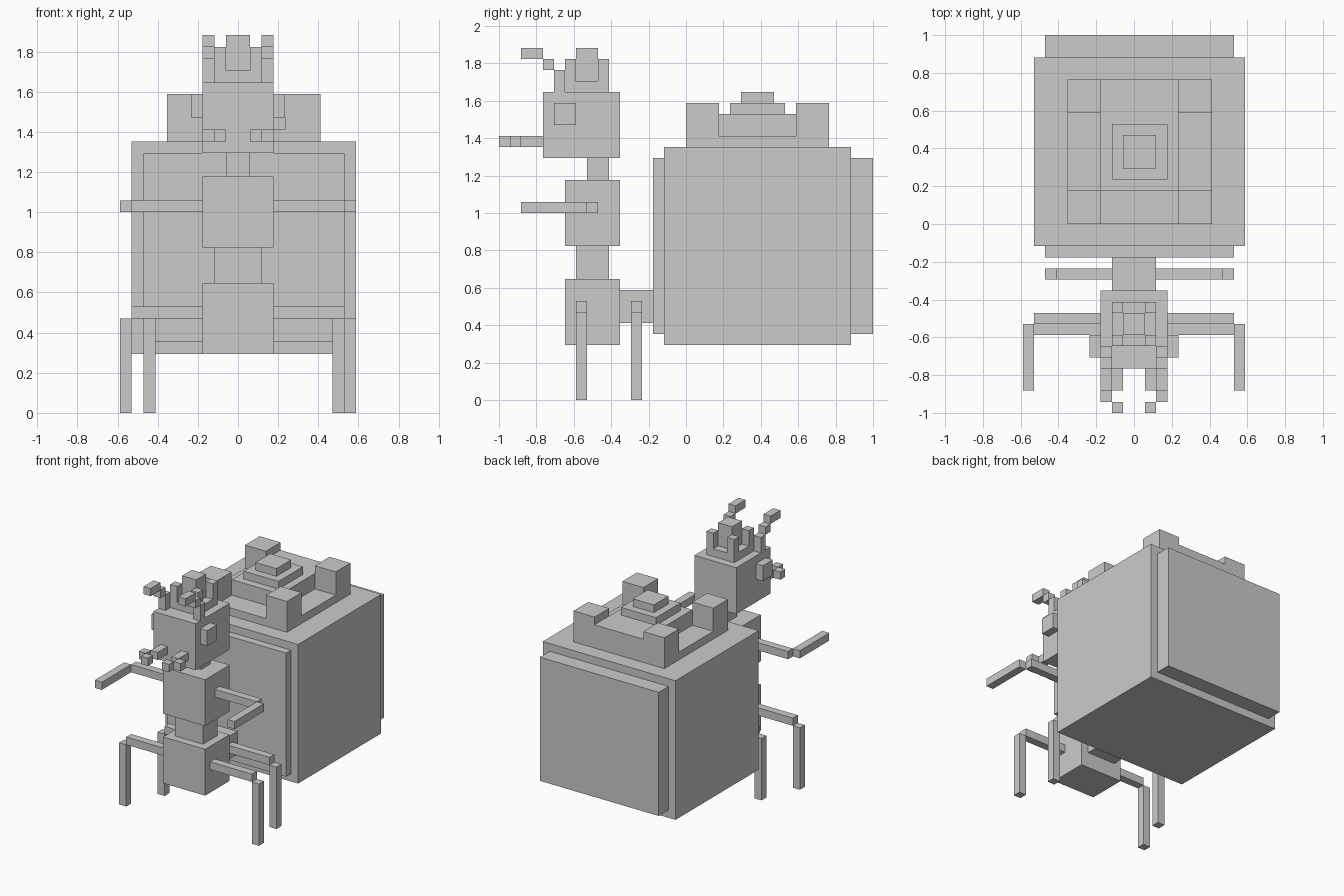
import bpy
import bmesh

if "Cube" in bpy.data.objects:
    bpy.data.objects.remove(bpy.data.objects["Cube"])

U = 1 / 17  # one voxel


def part(name, *boxes):
    """One object from voxel boxes given as (x0, x1, y0, y1, z0, z1)."""
    bm = bmesh.new()
    for x0, x1, y0, y1, z0, z1 in boxes:
        verts = bmesh.ops.create_cube(bm, size=1)["verts"]
        for v in verts:
            v.co.x = (x1 if v.co.x > 0 else x0) * U
            v.co.y = (y1 if v.co.y > 0 else y0) * U
            v.co.z = (z1 if v.co.z > 0 else z0) * U
    mesh = bpy.data.meshes.new(name)
    bm.to_mesh(mesh)
    bm.free()
    obj = bpy.data.objects.new(name, mesh)
    bpy.context.collection.objects.link(obj)
    return obj


def pair(name, *boxes, centre=0):
    """Left and right copies, mirrored about x = centre."""
    part(name + "_right", *boxes)
    part(name + "_left", *[(2 * centre - b[1], 2 * centre - b[0], *b[2:]) for b in boxes])


# Abdomen: core with a thinner slab showing front and back
part("abdomen_core", (-9, 10, -2, 15, 5, 23))
part("abdomen_front_plate", (-8, 9, -3, -2, 6, 22))
part("abdomen_back_plate", (-8, 9, 15, 17, 6, 22))

# Stepped mound and corner posts on the abdomen
part("mound_base", (-6, 7, 0, 13, 23, 24))
part("mound_block", (-3, 4, 3, 13, 24, 26))
part("mound_step", (-2, 3, 4, 9, 26, 27))
part("mound_top", (-1, 2, 5, 8, 27, 28))
for end, y in (("front", 0), ("back", 10)):
    pair(end + "_mound_post", (4, 7, y, y + 3, 24, 27), centre=0.5)

# Upright body
part("lower_body", (-3, 3, -11, -6, 5, 11))
part("abdomen_joint", (-2, 2, -6, -3, 7, 10))
part("waist", (-2, 2, -10, -7, 11, 14))
part("thorax", (-3, 3, -11, -6, 14, 20))
part("neck", (-1, 1, -9, -7, 20, 22))
part("head", (-3, 3, -13, -6, 22, 28))

# Face
pair("eye", (3, 4, -12, -10, 25, 27))
pair("mandible", (1, 2, -15, -13, 23, 24), (2, 3, -16, -15, 23, 24), (1, 2, -17, -16, 23, 24))
pair("antenna", (2, 3, -12, -11, 28, 30), (2, 3, -13, -12, 30, 31), (2, 3, -15, -13, 31, 32))

# Crown
part("crown_base", (-2, 2, -11, -7, 28, 29))
part("crown_centre", (-1, 1, -10, -8, 29, 32))
for end, y in (("front", -11), ("back", -8)):
    pair(end + "_crown_point", (1, 2, y, y + 1, 29, 31))

# Limbs
pair("arm", (3, 9, -9, -8, 17, 18), (9, 10, -15, -9, 17, 18))
pair("front_leg", (3, 9, -10, -9, 8, 9), (9, 10, -10, -9, 0, 8))
part("back_leg_bar", (-7, 8, -5, -4, 8, 9))
pair("back_leg", (8, 9, -5, -4, 0, 8), centre=0.5)
